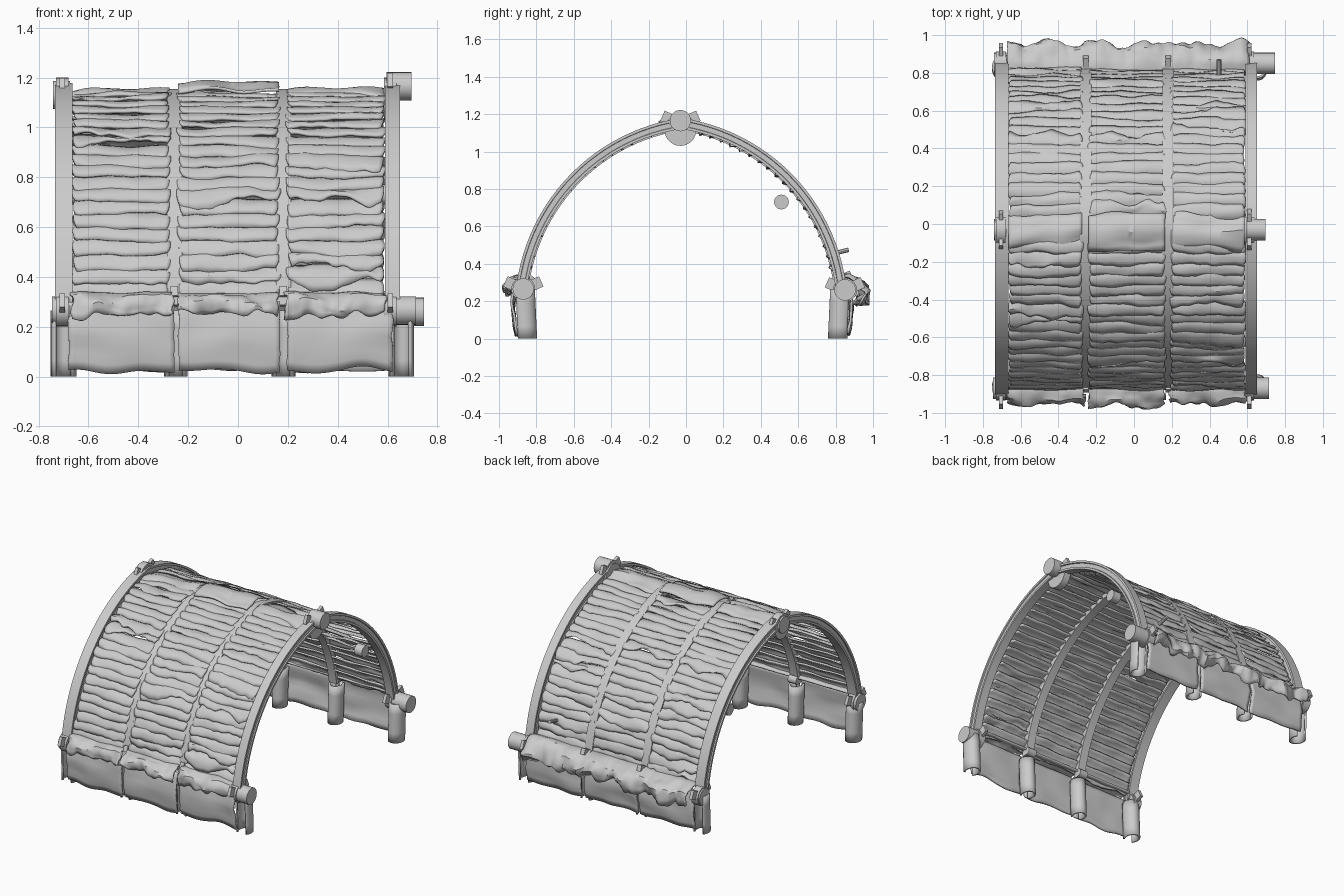
import bpy, bmesh, math, random
from mathutils import Vector, Matrix, noise

if "Cube" in bpy.data.objects:
    bpy.data.objects.remove(bpy.data.objects["Cube"])

random.seed(4)
# Slightly pointed arch: two circular arcs of radius R, centres D past the middle line
CY, CZ, R, D = -0.025, 0.15, 1.04, 0.15
APEX = math.acos(D / R)
BAYS = [(-0.665, -0.275), (-0.24, 0.165), (0.197, 0.588)]
ENDS = [(-0.70, 0.035), (0.62, 0.03)]
RIBS = [-0.255, 0.182]


def wob(a, b, c=0.0):
    return noise.noise(Vector((a, b, c)))


def arch(t, o=0.0):
    """Point (y, z) on the arch; t=0 front foot, pi back foot, o=outward offset."""
    s = -1 if t <= math.pi / 2 else 1
    phi = min(t, math.pi - t) * APEX / (math.pi / 2)
    return CY + s * ((R + o) * math.cos(phi) - D), CZ + (R + o) * math.sin(phi)


def finish(name, bm):
    bmesh.ops.recalc_face_normals(bm, faces=bm.faces[:])
    me = bpy.data.meshes.new(name)
    bm.to_mesh(me)
    bm.free()
    ob = bpy.data.objects.new(name, me)
    bpy.context.collection.objects.link(ob)
    return ob


def sheets(name, fns, nu, nv, thick):
    """Several wavy sheets fn(u, v) in one object, thickened."""
    bm = bmesh.new()
    for fn in fns:
        g = [[bm.verts.new(fn(i / nu, j / nv)) for j in range(nv + 1)] for i in range(nu + 1)]
        for i in range(nu):
            for j in range(nv):
                bm.faces.new((g[i][j], g[i + 1][j], g[i + 1][j + 1], g[i][j + 1]))
    ob = finish(name, bm)
    m = ob.modifiers.new("thickness", "SOLIDIFY")
    m.thickness = thick
    m.offset = 0
    return ob


def sweep(name, x, profile, t0=0.15, n=48):
    """Sweep a closed (dx, offset) profile along the arch."""
    bm = bmesh.new()
    rings = []
    for i in range(n + 1):
        t = t0 + (math.pi - 2 * t0) * i / n
        rings.append([bm.verts.new((x + dx, *arch(t, o))) for dx, o in profile])
    k = len(profile)
    for r, s in zip(rings, rings[1:]):
        for j in range(k):
            bm.faces.new((r[j], r[(j + 1) % k], s[(j + 1) % k], s[j]))
    bm.faces.new(rings[0])
    bm.faces.new(rings[-1])
    return finish(name, bm)


def rod(name, p, q, r, seg=20):
    p, q = Vector(p), Vector(q)
    bm = bmesh.new()
    rot = (q - p).to_track_quat('Z', 'Y').to_matrix().to_4x4()
    bmesh.ops.create_cone(bm, cap_ends=True, segments=seg, radius1=r, radius2=r,
                          depth=(q - p).length, matrix=Matrix.Translation((p + q) / 2) @ rot)
    return finish(name, bm)


def box(name, c, size, rx=0.0):
    bm = bmesh.new()
    bmesh.ops.create_cube(bm, size=1, matrix=Matrix.Translation(c) @ Matrix.Rotation(rx, 4, 'X')
                          @ Matrix.Diagonal((*size, 1)))
    return finish(name, bm)


# End arches: I-section beams; inner ribs: plain straps
for x, w in ENDS:
    n = w * 0.75
    sweep("end_arch", x, [(-w, -.058), (w, -.058), (w, -.044), (n, -.042), (n, -.016), (w, -.014),
                          (w, 0), (-w, 0), (-w, -.014), (-n, -.016), (-n, -.042), (-w, -.044)])
for x in RIBS:
    sweep("inner_rib", x, [(-.03, -.066), (.03, -.066), (.03, -.026), (-.03, -.026)])


# Roof slats: bowed, ragged, overlapping like shingles
def slat(x0, x1, row, side, seed):
    t_lo, step = 0.188, 0.0655
    lift, ragged = random.uniform(0, 0.008), random.uniform(0.2, 0.5)
    if random.random() < 0.12:
        lift, ragged = 0.014, 0.8
    e0, e1 = random.uniform(-.008, .006), random.uniform(-.006, .008)
    base = -0.054 if side < 0 else -0.064
    slope = random.uniform(-0.2, 0.2)

    def fn(u, v):
        inset = 0.014 * abs(2 * v - 1) ** 2
        x = x0 + e0 + inset + u * (x1 - x0 + e1 - e0 - 2 * inset)
        edge = (wob(x * 7, seed * 3.1, v * 1.5) + 0.35 * wob(x * 22, seed * 1.7, v)) * ragged + slope * (u - .5)
        t = t_lo + step * (row + 1.25 - 1.45 * v + edge * (0.25 + 0.75 * v))
        o = base + 0.022 * v + 0.014 * math.sin(math.pi * v) + lift * v \
            + 0.012 * wob(x * 6, seed * 5.7, v)
        t = min(t, 1.54)
        return (x, *arch(t if side < 0 else math.pi - t, o))
    return fn


for b, (x0, x1) in enumerate(BAYS):
    for side, label in ((-1, "front"), (1, "back")):
        fns = [slat(x0, x1, r, side, b * 50 + r + side * 170.3) for r in range(20)]
        sheets(f"{label}_slats_{b + 1}", fns, 24, 5, 0.012)

    # Ridge cover strip
    def cover(u, v, x0=x0, x1=x1, b=b):
        x = x0 + u * (x1 - x0)
        t = math.pi / 2 - 0.13 + 0.22 * v + 0.03 * wob(x * 6, b * 4.0, v * 2)
        up = 0.0 if b == 1 else -0.028
        return (x, *arch(t, up - 0.012 * abs(2 * v - 1) + 0.03 * wob(x * 5, v * 2, b + 9.0)))
    sheets(f"ridge_cover_{b + 1}", [cover], 20, 6, 0.012)

# Side walls: hanging panels and the draped cloth at the eaves
WALLS = [(-0.68, -0.255), (-0.238, 0.168), (0.198, 0.62)]
for side, label in ((-1, "front"), (1, "back")):
    for b, (x0, x1) in enumerate(WALLS):
        def panel(u, v, x0=x0, x1=x1, b=b):
            x = x0 + u * (x1 - x0) + 0.01 * wob(v * 5, b * 2.0, u)
            z = 0.30 - (0.275 + 0.03 * wob(x * 5, b * 3.0, side)) * v
            yb = 0.908 if side < 0 else 0.868
            y = side * (yb + 0.016 * math.sin(math.pi * v) + 0.015 * wob(x * 4, v * 3, side * 2))
            return x, y, z
        sheets(f"{label}_wall_panel_{b + 1}", [panel], 20, 8, 0.014)

    drape = [(0.835, 0.325), (0.885, 0.335), (0.925, 0.32), (0.95, 0.285), (0.945, 0.25)]
    if side > 0:
        drape = [(0.80, 0.325), (0.86, 0.33), (0.925, 0.30), (0.955, 0.26), (0.93, 0.20)]

    def cloth(x0, x1, b):
        def fn(u, v):
            x = x0 + u * (x1 - x0) + 0.015 * wob(v * 4, b * 2.2, side)
            f = v * (len(drape) - 1)
            i = min(int(f), len(drape) - 2)
            p = Vector(drape[i]).lerp(Vector(drape[i + 1]), f - i)
            amp = 0.065 if side > 0 else 0.04
            y = p.x + amp * v * (wob(x * 8, v * 1.5, side * 3) + 0.4 * wob(x * 22, v * 3, 7))
            z = p.y + amp * v * (wob(x * 7, v * 2, side * 5 + 20) * 1.2 + 0.4 * wob(x * 20, v * 3, 3))
            return x, side * min(y, 0.994), z
        return fn
    spans = [(-0.665, -0.262), (-0.24, 0.16), (0.19, 0.59)] if side < 0 else [(-0.67, 0.61)]
    for b, (x0, x1) in enumerate(spans):
        sheets(f"{label}_eave_cloth_{b + 1}", [cloth(x0, x1, b)], 36 if side < 0 else 90, 10, 0.012)

    # Posts under every arch: bent shells open toward the outside wall
    yp = 0.857 if side < 0 else 0.82
    for x, r in ((-0.70, .046), (-0.25, .042), (0.182, .042), (0.655, .046)):
        def shell(u, v, x=x, r=r):
            a = (u - 0.5) * math.radians(270)
            y = yp + 0.012 * v - (r + 0.009) * math.cos(a)
            return x + r * math.sin(a), side * y, 0.265 * v
        sheets(f"{label}_post", [shell], 20, 4, 0.012)
    # Rib feet
    for x in RIBS:
        rod(f"{label}_rib_foot", (x - .032, side * 0.835, 0.31), (x + .032, side * 0.835, 0.31), 0.028, 14)
        box(f"{label}_rib_bracket", (x, side * 0.86, 0.335), (0.03, 0.05, 0.04), side * 0.4)

# Hubs: round caps with collars and splayed bracket plates at each arch end
HUBS = [("ridge", -0.03, 1.165, -0.742, 0.697), ("front", -0.87, 0.265, -0.747, 0.715),
        ("back", 0.85, 0.26, -0.74, 0.747)]
for name, y, z, xl, xr in HUBS:
    for xe, xi, s in ((xl, -0.675, -1), (xr, 0.595, 1)):
        zh = z - (0.035 if name == "ridge" and s < 0 else 0)
        rod(f"{name}_hub", (xi, y, zh), (xe, y, zh), 0.057, 24)
        xc = -0.705 if s < 0 else 0.61
        zc = z - (0.05 if name == "ridge" else 0)
        rod(f"{name}_collar", (xc - .025, y, zc), (xc + .025, y, zc), 0.085 if name == "ridge" else 0.064, 20)
        for ang in (-1.15, 1.15):
            c = (xc, y - math.sin(ang) * 0.07, min(zh, 1.15) + math.cos(ang) * 0.065)
            box(f"{name}_bracket", c, (0.022, 0.06, 0.07), ang)

# Small hanging lamps near each end, and a loose peg on the back slope
for x in (-0.67, 0.60):
    rod("lamp", (x - .03, 0.51, 0.73), (x + .03, 0.51, 0.73), 0.04, 12)
rod("peg", (0.45, 0.79, 0.455), (0.45, 0.87, 0.475), 0.012, 8)

# Smooth shading with crisp edges
for ob in bpy.context.scene.objects:
    ob.select_set(True)
    bpy.context.view_layer.objects.active = ob
bpy.ops.object.shade_smooth_by_angle(angle=math.radians(35))
